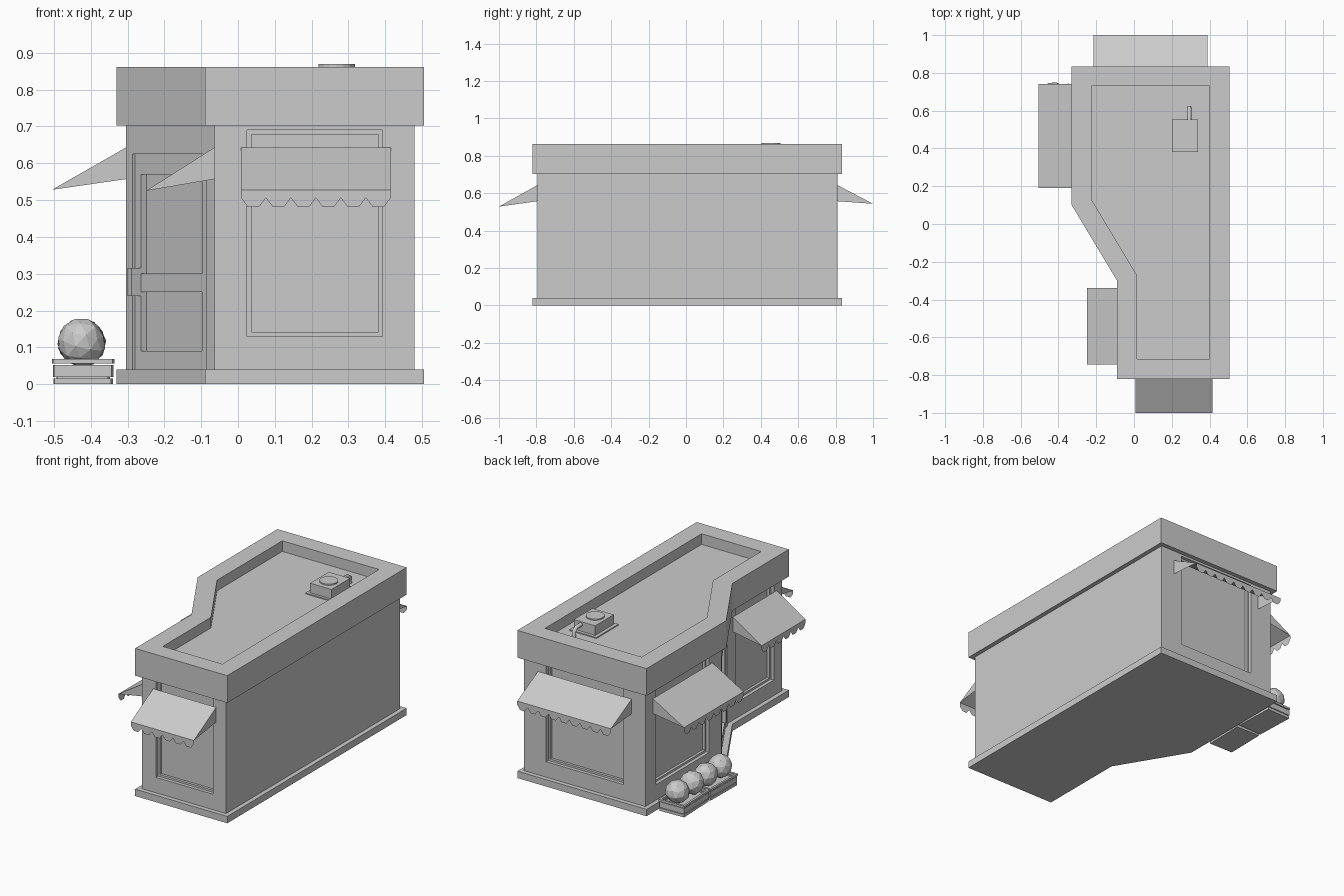
import bpy, bmesh, random
from math import radians, atan2, pi
from mathutils import Vector, Matrix

if "Cube" in bpy.data.objects:
    bpy.data.objects.remove(bpy.data.objects["Cube"])

random.seed(4)
I = Matrix.Identity(4)


def finish(name, bm, M=I, fix=True):
    if fix:
        bmesh.ops.recalc_face_normals(bm, faces=bm.faces)
    me = bpy.data.meshes.new(name)
    bm.to_mesh(me)
    bm.free()
    ob = bpy.data.objects.new(name, me)
    bpy.context.collection.objects.link(ob)
    ob.matrix_world = M
    return ob


def boxes(name, items, M=I):
    """items: (x0, x1, y0, y1, z0, z1)"""
    bm = bmesh.new()
    for x0, x1, y0, y1, z0, z1 in items:
        T = Matrix.Translation(((x0 + x1) / 2, (y0 + y1) / 2, (z0 + z1) / 2))
        S = Matrix.Diagonal((x1 - x0, y1 - y0, z1 - z0, 1))
        bmesh.ops.create_cube(bm, size=1, matrix=T @ S)
    return finish(name, bm, M)


def inset(pts, d):
    """Move every edge of a counter-clockwise outline inward by d."""
    out, n = [], len(pts)
    for i in range(n):
        p = Vector(pts[i])
        a = (p - Vector(pts[i - 1])).normalized()
        b = (Vector(pts[(i + 1) % n]) - p).normalized()
        na, nb = Vector((-a.y, a.x)), Vector((-b.y, b.x))
        out.append(tuple(p + (na + nb) * d / (1 + na.dot(nb))))
    return out


def stack(name, rings):
    """Closed solid through a list of (outline, z) rings."""
    bm = bmesh.new()
    loops = [[bm.verts.new((x, y, z)) for x, y in pts] for pts, z in rings]
    bm.faces.new(loops[0][::-1])
    bm.faces.new(loops[-1])
    n = len(loops[0])
    for lo, hi in zip(loops, loops[1:]):
        for i in range(n):
            j = (i + 1) % n
            bm.faces.new((lo[i], lo[j], hi[j], hi[i]))
    return finish(name, bm)


def wall_frame(x, y, angle):
    """Local frame of a wall: x along it, y inward, z up."""
    return Matrix.Translation((x, y, 0)) @ Matrix.Rotation(angle, 4, 'Z')


# Building shell: plinth, walls, parapet with sunken roof
outline = [(-.09, -.82), (.505, -.82), (.505, .835), (-.33, .835), (-.33, .10), (-.09, -.30)]
body = inset(outline, .026)
rim = inset(outline, .105)
stack("plinth", [(outline, 0), (outline, .04)])
walls = stack("walls", [(body, .035), (body, .715)])
stack("parapet_and_roof", [(outline, .703), (outline, .862), (rim, .862), (rim, .80)])

front = wall_frame(0, body[0][1], 0)
back = wall_frame(0, body[2][1], pi)
side_rear = wall_frame(body[3][0], 0, -pi / 2)
side_front = wall_frame(body[0][0], 0, -pi / 2)
(sx, sy), (ex, ey) = body[4], body[5]
slant = wall_frame(sx, sy, atan2(ey - sy, ex - sx))
slant_len = (Vector(body[5]) - Vector(body[4])).length

# name, frame, window u range, awning u range, awning reach, awning lip height
bays = [
    ("front", front, (.025, .393), (.008, .415), .206, .528),
    ("back", back, (-.337, .163), (-.39, .215), .191, .543),
    ("side_rear", side_rear, (-.71, -.22), (-.74, -.19), .201, .528),
    ("side_front", side_front, (.37, .72), (.34, .745), .186, .525),
]


def cut(bounds, M):
    cutter = boxes("cutter", [bounds], M)
    cutter.hide_render = True
    mod = walls.modifiers.new("opening", 'BOOLEAN')
    mod.operation, mod.solver, mod.object = 'DIFFERENCE', 'EXACT', cutter
    bpy.context.view_layer.objects.active = walls
    bpy.ops.object.modifier_apply(modifier=mod.name)
    bpy.data.objects.remove(cutter)


def border(u0, u1, z0, z1, w, d0, d1):
    return [(u0, u0 + w, d0, d1, z0, z1), (u1 - w, u1, d0, d1, z0, z1),
            (u0 + w, u1 - w, d0, d1, z0, z0 + w), (u0 + w, u1 - w, d0, d1, z1 - w, z1)]


def awning(name, M, u0, u1, reach, lip):
    bm = bmesh.new()
    v = lambda u, d, z: bm.verts.new((u, -d, z))
    top, wall_low = .643, .557
    a, b, c, d = v(u0, 0, top), v(u1, 0, top), v(u1, reach, lip), v(u0, reach, lip)
    bm.faces.new((a, d, c, b))
    bm.faces.new((a, v(u0, 0, wall_low), d))
    bm.faces.new((b, c, v(u1, 0, wall_low)))
    # scalloped valance
    n = round((u1 - u0) / .068)
    w = (u1 - u0) / n
    for i in range(n):
        u = u0 + i * w
        shape = [(0, 0), (0, -.022), (.28, -.047), (.72, -.047), (1, -.022), (1, 0)]
        bm.faces.new([v(u + t * w, reach, lip + z) for t, z in shape])
    bmesh.ops.remove_doubles(bm, verts=bm.verts, dist=1e-5)
    finish(name, bm, M, fix=False)


# Windows with awnings
for name, M, (w0, w1), (a0, a1), reach, lip in bays:
    cut((w0, w1, -.05, .035, .13, .69), M)
    boxes(name + "_window_frame", border(w0, w1, .13, .69, .012, .02, .036), M)
    awning(name + "_awning", M, a0, a1, reach, lip)

# Door on the slanted wall
d0, d1 = .035, slant_len - .045
cut((d0, d1, -.05, .035, .04, .625), slant)
s0, s1 = d0 + .03, d1 - .035
boxes("door", [(d0, d1, .025, .036, .04, .625),
               (d0, s0, .008, .026, .04, .625), (s1, d1, .008, .026, .04, .625),
               (s0, s1, .008, .026, .04, .09), (s0, s1, .008, .026, .25, .30),
               (s0, s1, .008, .026, .57, .625)], slant)
boxes("door_handle", [(.045, .065, -.022, .01, .24, .315)], slant)

# Rooftop cooling unit
boxes("cooling_unit", [(.18, .355, .365, .57, .798, .806), (.2, .338, .38, .552, .806, .862)])
bm = bmesh.new()
bmesh.ops.create_cone(bm, cap_ends=True, segments=16, radius1=.05, radius2=.05, depth=.012,
                      matrix=Matrix.Translation((.268, .455, .863)))
finish("cooling_fan", bm)
cu = bpy.data.curves.new("cooling_pipe", 'CURVE')
cu.dimensions, cu.bevel_depth, cu.bevel_resolution = '3D', .012, 1
sp = cu.splines.new('POLY')
path = [(.292, .54, .845), (.292, .595, .845), (.292, .615, .83), (.292, .615, .795)]
sp.points.add(len(path) - 1)
for p, co in zip(sp.points, path):
    p.co = (*co, 1)
bpy.context.collection.objects.link(bpy.data.objects.new("cooling_pipe", cu))

# Slatted crates holding faceted produce
for k, (yc, turn) in enumerate([(.617, 2), (.362, -1)]):
    M = Matrix.Translation((-.42, yc, 0)) @ Matrix.Rotation(radians(turn), 4, 'Z')
    hx, hy, t = .077, .119, .008
    parts = [(-hx + t, hx - t, -hy + t, hy - t, 0, .045)]
    for z0, z1, g in [(0, .016, 0), (.02, .052, .001), (.056, .068, .004)]:
        x, y = hx + g, hy + g
        parts += [(-x, -x + t + g, -y, y, z0, z1), (x - t - g, x, -y, y, z0, z1),
                  (-x, x, -y, -y + t + g, z0, z1), (-x, x, y - t - g, y, z0, z1)]
    boxes(f"crate_{k + 1}", parts, M)
for k, y in enumerate([.685, .55, .425, .295]):
    bm = bmesh.new()
    bmesh.ops.create_icosphere(bm, subdivisions=2, radius=.067)
    for v in bm.verts:
        v.co *= random.uniform(.95, 1.02)
    R = Matrix.Rotation(random.uniform(0, pi), 4, (.5, .4, .77))
    finish(f"produce_{k + 1}", bm, Matrix.Translation((-.425, y, .113)) @ R)
